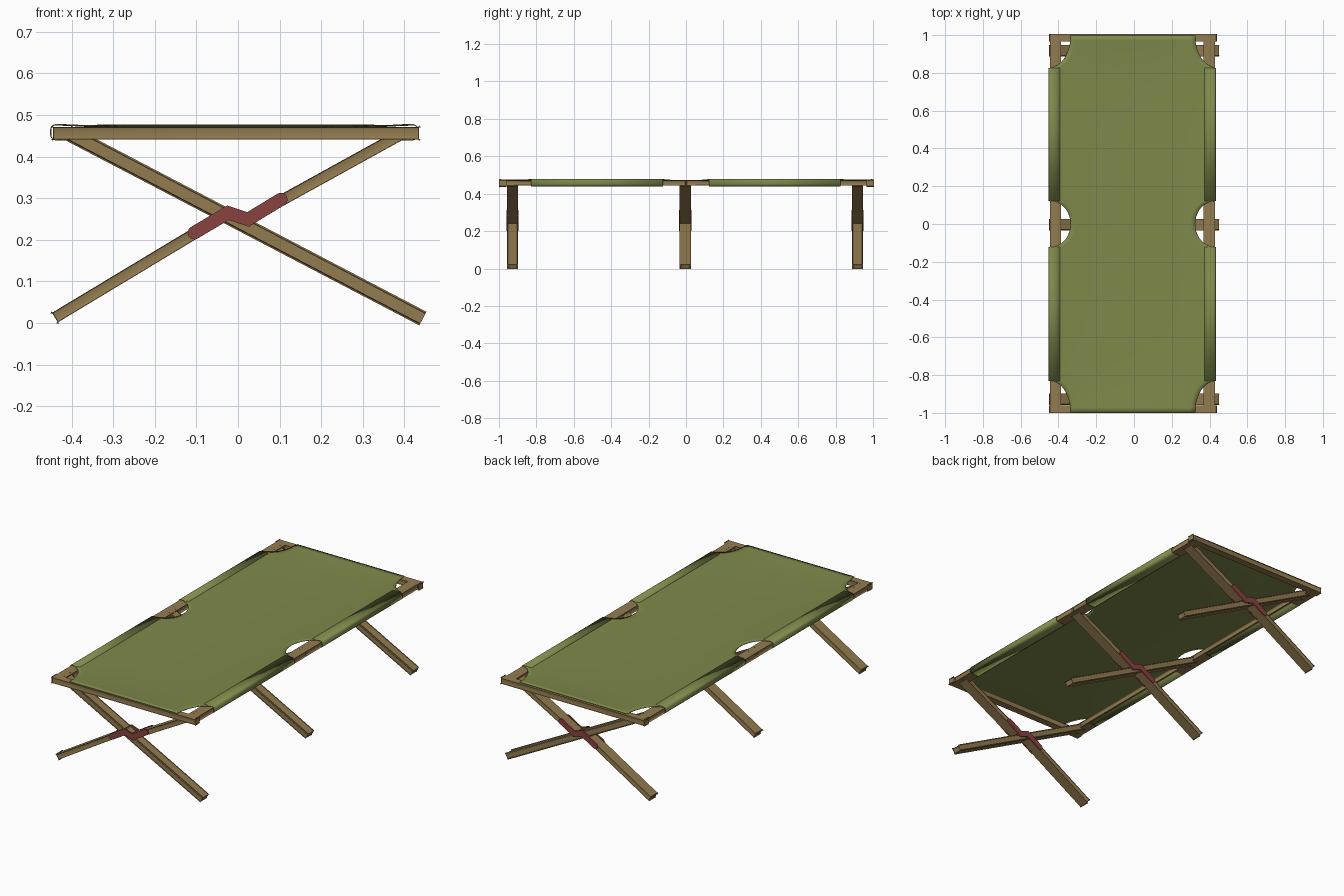
import bpy, bmesh, math
from mathutils import Vector, Matrix

if "Cube" in bpy.data.objects:
    bpy.data.objects.remove(bpy.data.objects["Cube"])


def material(name, rgb):
    m = bpy.data.materials.new(name)
    m.diffuse_color = (*rgb, 1)
    m.use_nodes = True
    m.node_tree.nodes["Principled BSDF"].inputs["Base Color"].default_value = m.diffuse_color
    return m


WOOD = material("tan wood", (0.29, 0.20, 0.08))
CANVAS = material("olive canvas", (0.21, 0.25, 0.07))
METAL = material("dark red metal", (0.25, 0.055, 0.05))


def finish(bm, name, mat, smooth=True):
    bmesh.ops.recalc_face_normals(bm, faces=bm.faces)
    me = bpy.data.meshes.new(name)
    bm.to_mesh(me)
    bm.free()
    ob = bpy.data.objects.new(name, me)
    bpy.context.collection.objects.link(ob)
    me.materials.append(mat)
    bpy.ops.object.select_all(action='DESELECT')
    ob.select_set(True)
    bpy.context.view_layer.objects.active = ob
    if smooth:
        bpy.ops.object.shade_smooth_by_angle(angle=math.radians(40))
    return ob


def beam(name, a, b, width, thick, bevel=0.005):
    """Bevelled wooden bar from a to b; thick is measured towards z."""
    a, b = Vector(a), Vector(b)
    d = (b - a).normalized()
    side = d.cross(Vector((0, 0, 1))).normalized()
    up = side.cross(d)
    bm = bmesh.new()
    bmesh.ops.create_cube(bm, size=1)
    rot = Matrix((d * (b - a).length, side * width, up * thick)).transposed().to_4x4()
    bm.transform(Matrix.Translation((a + b) / 2) @ rot)
    bmesh.ops.bevel(bm, geom=bm.edges[:], offset=bevel, segments=2,
                    profile=0.5, affect='EDGES')
    return finish(bm, name, WOOD)


def bracket_outline(path, r):
    """Outline of a bent strip with round ends."""
    pts = [Vector(p) for p in path]
    dirs = [(q - p).normalized() for p, q in zip(pts, pts[1:])]
    left, right = [], []
    for i in range(1, len(pts) - 1):
        n0 = Vector((-dirs[i - 1].y, dirs[i - 1].x))
        n1 = Vector((-dirs[i].y, dirs[i].x))
        n = (n0 + n1).normalized()
        k = r / n.dot(n0)
        left.append(pts[i] + n * k)
        right.append(pts[i] - n * k)

    def cap(c, d):
        ang = math.atan2(d.y, d.x)
        return [c + r * Vector((math.cos(ang + t), math.sin(ang + t)))
                for t in (math.pi / 2 - math.pi * j / 8 for j in range(9))]
    return left + cap(pts[-1], dirs[-1]) + right[::-1] + cap(pts[0], -dirs[0])


def plate(name, outline, y, t):
    bm = bmesh.new()
    f = bm.faces.new([bm.verts.new((p.x, y - t / 2, p.y)) for p in outline])
    ext = bmesh.ops.extrude_face_region(bm, geom=[f])
    bmesh.ops.translate(bm, vec=(0, t, 0),
                        verts=[v for v in ext["geom"] if isinstance(v, bmesh.types.BMVert)])
    return finish(bm, name, METAL)


# crossed leg sets with a pair of bent bracket plates each
zigzag = bracket_outline([(-0.105, 0.217), (-0.024, 0.265), (0.024, 0.249), (0.103, 0.297)], 0.016)
for label, y in (("front", -0.928), ("middle", -0.004), ("back", 0.917)):
    beam(label + "_leg_through", (0.440, y, 0.013), (-0.405, y, 0.455), 0.05, 0.027)
    beam(label + "_leg_lower", (-0.440, y, 0.013), (-0.020, y, 0.266), 0.05, 0.027)
    beam(label + "_leg_upper", (0.020, y, 0.248), (0.395, y, 0.455), 0.05, 0.027)
    for s in (-1, 1):
        plate(label + "_bracket", zigzag, y + s * 0.0285, 0.008)

# side rails in two halves, and end bars
RAILS = (("left", -1, -0.416), ("right", 1, 0.398))
for label, s, x in RAILS:
    beam(label + "_rail_front", (x, -0.965, 0.457), (x, -0.004, 0.457), 0.05, 0.028)
    beam(label + "_rail_back", (x, 0.004, 0.457), (x, 0.975, 0.457), 0.05, 0.028)
for label, y in (("front", -0.980), ("back", 0.985)):
    beam(label + "_end_bar", (-0.445, y, 0.456), (0.435, y, 0.456), 0.03, 0.03)


# canvas sheet: slightly sagging grid whose edge follows the cut-outs
def half_width(y):
    y = abs(y)
    cut = 0
    if y < 0.125:
        cut = math.sqrt(1 - (y / 0.125) ** 2)
    elif y > 0.83:
        cut = math.sqrt(max(0, 1 - ((1 - y) / 0.17) ** 2))
    return min(0.428, 0.442 - 0.112 * cut)


half = [0.125 * math.sin(math.pi / 2 * i / 10) for i in range(11)]
half += [0.125 + 0.705 * i / 12 for i in range(1, 13)]
half += [1 - 0.17 * math.sin(math.pi / 2 * (1 - i / 10)) for i in range(1, 11)]
rows = [-y for y in half[:0:-1]] + half
COLS = 24
bm = bmesh.new()
grid = []
for y in rows:
    h = half_width(y)
    line = []
    for i in range(COLS + 1):
        x = h * (2 * i / COLS - 1)
        sag = 0.016 * max(0, 1 - (x / 0.40) ** 2) * (1 - abs(y) ** 6)
        line.append(bm.verts.new((x - 0.006, y * 0.998, 0.476 - sag)))
    grid.append(line)
for a, b in zip(grid, grid[1:]):
    for i in range(COLS):
        bm.faces.new((a[i], a[i + 1], b[i + 1], b[i]))
sheet = finish(bm, "canvas_sheet", CANVAS)
mod = sheet.modifiers.new("thickness", 'SOLIDIFY')
mod.thickness = 0.003
mod.offset = 0

# canvas sleeves folded over the outside of each rail
for label, s, x in RAILS:
    prof = [(-0.025, 0.476)]
    for cz, start in ((0.464, 90), (0.453, 0)):
        for j in range(6):
            a = math.radians(start - 18 * j)
            prof.append((0.022 + 0.012 * math.cos(a), cz + 0.0125 * math.sin(a)))
    prof.append((-0.023, 0.4405))
    for end, y0, y1 in (("front", -0.83, -0.122), ("back", 0.122, 0.825)):
        bm = bmesh.new()
        lines = [[bm.verts.new((x + s * px, y, pz)) for px, pz in prof] for y in (y0, y1)]
        for i in range(len(prof) - 1):
            bm.faces.new((lines[0][i], lines[0][i + 1], lines[1][i + 1], lines[1][i]))
        ob = finish(bm, label + "_sleeve_" + end, CANVAS)
        mod = ob.modifiers.new("thickness", 'SOLIDIFY')
        mod.thickness = 0.003
        mod.offset = 0
